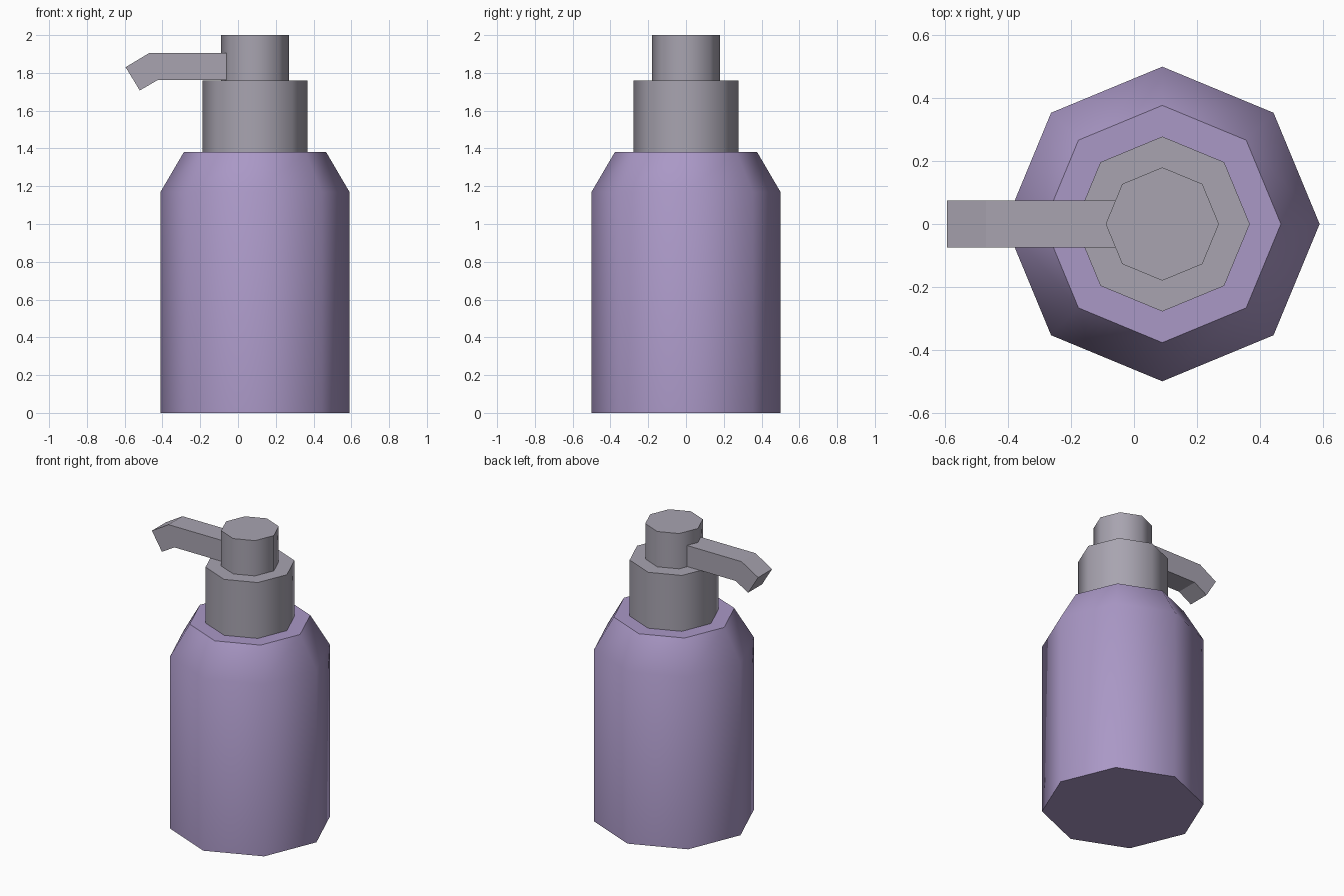
import bpy, bmesh, math

cube = bpy.data.objects.get("Cube")
if cube:
    bpy.data.objects.remove(cube, do_unlink=True)

CENTRE_X = 0.09
SIDES = 8


def material(name, colour):
    m = bpy.data.materials.new(name)
    m.use_nodes = True
    m.diffuse_color = colour
    bsdf = next(n for n in m.node_tree.nodes if n.type == 'BSDF_PRINCIPLED')
    bsdf.inputs["Base Color"].default_value = colour
    return m


def finish(name, bm, mat, smooth_angle=None):
    bmesh.ops.recalc_face_normals(bm, faces=bm.faces)
    mesh = bpy.data.meshes.new(name)
    bm.to_mesh(mesh)
    bm.free()
    mesh.materials.append(mat)
    obj = bpy.data.objects.new(name, mesh)
    bpy.context.collection.objects.link(obj)
    if smooth_angle:
        bpy.ops.object.select_all(action='DESELECT')
        obj.select_set(True)
        bpy.context.view_layer.objects.active = obj
        bpy.ops.object.shade_smooth_by_angle(angle=math.radians(smooth_angle))
    return obj


def turned(name, profile, mat):
    """Closed octagonal solid from (radius, height) pairs, bottom to top."""
    bm = bmesh.new()
    rings = []
    for r, z in profile:
        angles = [math.tau * i / SIDES for i in range(SIDES)]
        rings.append([bm.verts.new((CENTRE_X + r * math.cos(a), r * math.sin(a), z))
                      for a in angles])
    for low, high in zip(rings, rings[1:]):
        for i in range(SIDES):
            j = (i + 1) % SIDES
            bm.faces.new((low[i], low[j], high[j], high[i]))
    bm.faces.new(rings[0])
    bm.faces.new(rings[-1])
    return finish(name, bm, mat, 50)


def extruded(name, outline, half_width, mat):
    """Side outline in x and z, extruded across y."""
    bm = bmesh.new()
    face = bm.faces.new([bm.verts.new((x, -half_width, z)) for x, z in outline])
    side = bmesh.ops.extrude_face_region(bm, geom=[face])
    verts = [g for g in side["geom"] if isinstance(g, bmesh.types.BMVert)]
    bmesh.ops.translate(bm, verts=verts, vec=(0, 2 * half_width, 0))
    return finish(name, bm, mat)


purple = material("soft purple", (0.402, 0.314, 0.565, 1))
grey = material("pump grey", (0.392, 0.371, 0.434, 1))

# Bottle with sloped shoulder
turned("bottle_body", [(0.5, 0), (0.5, 1.17), (0.377, 1.38)], purple)

# Pump collar and head
turned("pump_collar", [(0.278, 1.38), (0.278, 1.76)], grey)
turned("pump_head", [(0.18, 1.76), (0.18, 2.0)], grey)

# Spout with bent-down tip
extruded("pump_spout",
         [(-0.06, 1.905), (-0.47, 1.905), (-0.595, 1.83),
          (-0.52, 1.707), (-0.425, 1.762), (-0.06, 1.762)], 0.075, grey)
